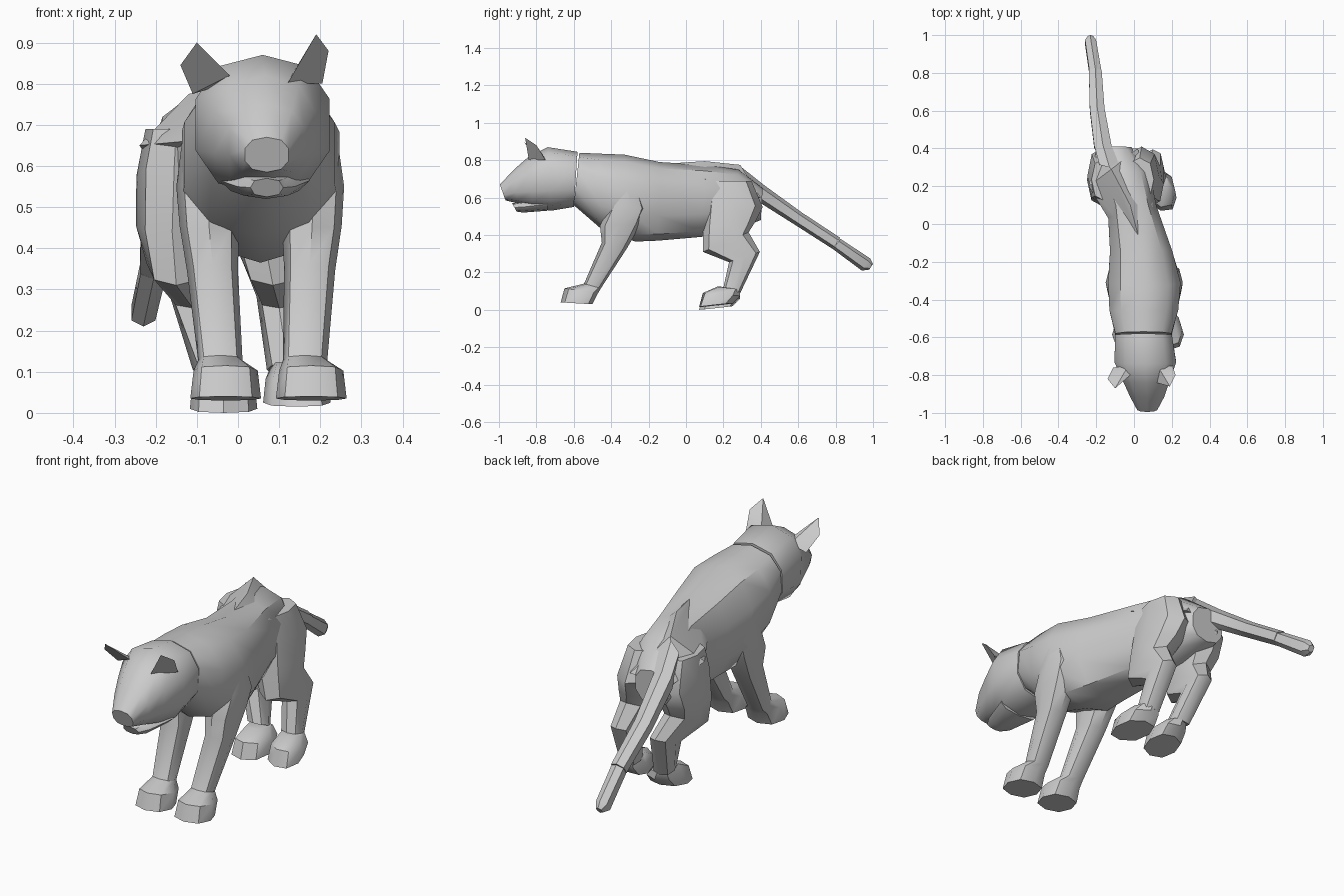
import bpy, bmesh, math


def finish(name, bm, angle):
    bmesh.ops.recalc_face_normals(bm, faces=bm.faces)
    me = bpy.data.meshes.new(name)
    bm.to_mesh(me)
    bm.free()
    ob = bpy.data.objects.new(name, me)
    bpy.context.collection.objects.link(ob)
    bpy.ops.object.select_all(action='DESELECT')
    ob.select_set(True)
    bpy.context.view_layer.objects.active = ob
    bpy.ops.object.shade_smooth_by_angle(angle=math.radians(angle))
    return ob


def loft(name, rings, n=8, angle=42, power=0.85, yaw=0.0):
    """Each ring: (y, z) of one edge, (y, z) of opposite edge, centre x, half width."""
    bm = bmesh.new()
    loops = []
    for (ya, za), (yb, zb), cx, hw in rings:
        loop = []
        for i in range(n):
            t = 2 * math.pi * i / n
            c, s = math.cos(t), math.sin(t)
            c = math.copysign(abs(c) ** power, c) if abs(c) > 1e-6 else 0
            s = math.copysign(abs(s) ** power, s) if abs(s) > 1e-6 else 0
            y = (ya + yb) / 2 + c * (ya - yb) / 2 + yaw * s * hw
            z = (za + zb) / 2 + c * (za - zb) / 2
            loop.append(bm.verts.new((cx + s * hw, y, z)))
        loops.append(loop)
    for a, b in zip(loops, loops[1:]):
        for i in range(n):
            j = (i + 1) % n
            bm.faces.new((a[i], a[j], b[j], b[i]))
    bm.faces.new(loops[0])
    bm.faces.new(loops[-1])
    return finish(name, bm, angle)


def hull(name, pts):
    bm = bmesh.new()
    for p in pts:
        bm.verts.new(p)
    bmesh.ops.convex_hull(bm, input=bm.verts)
    return finish(name, bm, 25)


# torso, bending towards -x at the rear
loft("torso", [
    ((-.57, .84), (-.60, .56), .05, .155),
    ((-.46, .835), (-.45, .43), .052, .19),
    ((-.33, .83), (-.27, .365), .055, .20),
    ((-.14, .79), (-.15, .37), .038, .172),
    ((.10, .775), (.08, .39), -.01, .135),
    ((.28, .75), (.25, .42), -.06, .15),
    ((.41, .65), (.40, .48), -.10, .09)], n=10)

# angular hip ridge
hull("hip_ridge", [(-.12, .29, .775), (.04, -.13, .78), (-.02, .10, .795), (.10, .10, .70),
                   (-.24, .20, .65), (-.20, .39, .60), (.02, .40, .60), (-.13, .02, .66)])

# head with muzzle, then lower jaw
loft("head", [
    ((-.58, .845), (-.60, .55), .05, .157),
    ((-.74, .87), (-.72, .53), .06, .17),
    ((-.84, .82), (-.82, .545), .065, .128),
    ((-.92, .75), (-.90, .57), .07, .095),
    ((-.995, .67), (-.965, .585), .07, .055)], n=10)
loft("lower_jaw", [
    ((-.74, .60), (-.74, .53), .065, .11),
    ((-.87, .58), (-.87, .52), .068, .07),
    ((-.93, .57), (-.905, .525), .07, .04)])

# ears
hull("ear_left", [(-.10, -.87, .90), (-.14, -.82, .845), (-.11, -.76, .775),
                  (-.02, -.80, .82), (-.03, -.75, .80)])
hull("ear_right", [(.19, -.86, .92), (.22, -.80, .88), (.205, -.75, .80),
                   (.12, -.84, .80), (.13, -.76, .82)])

# front legs with paws, mirrored around the chest centre
for side, s in (("left", -1), ("right", 1)):
    loft("front_leg_" + side, [
        ((-.67, .04), (-.50, .03), .074 + s * .104, .086),
        ((-.65, .115), (-.47, .09), .074 + s * .104, .078),
        ((-.545, .14), (-.455, .115), .06 + s * .103, .054),
        ((-.45, .36), (-.315, .33), .056 + s * .118, .062),
        ((-.46, .45), (-.24, .46), .055 + s * .125, .072),
        ((-.41, .56), (-.21, .54), .054 + s * .130, .074),
        ((-.37, .70), (-.26, .68), .053 + s * .130, .055)])

# hind legs: thigh, shank and paw, each with its own stance
for side, xs, lift, yaw in (("left", (-.15, -.155, -.16, -.15, -.11, -.06, -.035), 0, .1),
                            ("right", (.03, .04, .06, .085, .10, .12, .143), .015, -.25)):
    thigh, hip, mid, knee, hock, ankle, paw = xs
    loft("hind_leg_" + side, [
        ((.12, .69), (.35, .69), thigh, .075),
        ((.10, .60), (.41, .55), hip, .092),
        ((.09, .44), (.37, .47), mid, .088),
        ((.09, .31), (.335, .415), knee, .072),
        ((.23, .255), (.395, .31), hock, .055),
        ((.20, .12), (.29, .09), ankle, .05)])
    loft("hind_paw_" + side, [
        ((.07, lift), (.25, .02 + lift), paw, .082),
        ((.09, .075 + lift), (.29, .06 + lift), paw, .076),
        ((.17, .11 + lift), (.29, .095 + lift), (paw + ankle) / 2, .05)], yaw=yaw)

# tail and tail tip
loft("tail", [
    ((.30, .76), (.36, .58), -.13, .06),
    ((.42, .665), (.40, .57), -.165, .052),
    ((.62, .52), (.59, .45), -.195, .044),
    ((.825, .385), (.785, .325), -.205, .038)], n=6)
loft("tail_tip", [
    ((.825, .38), (.785, .325), -.205, .036),
    ((.985, .275), (.94, .21), -.23, .033),
    ((1.0, .245), (.98, .215), -.23, .016)], n=6)
